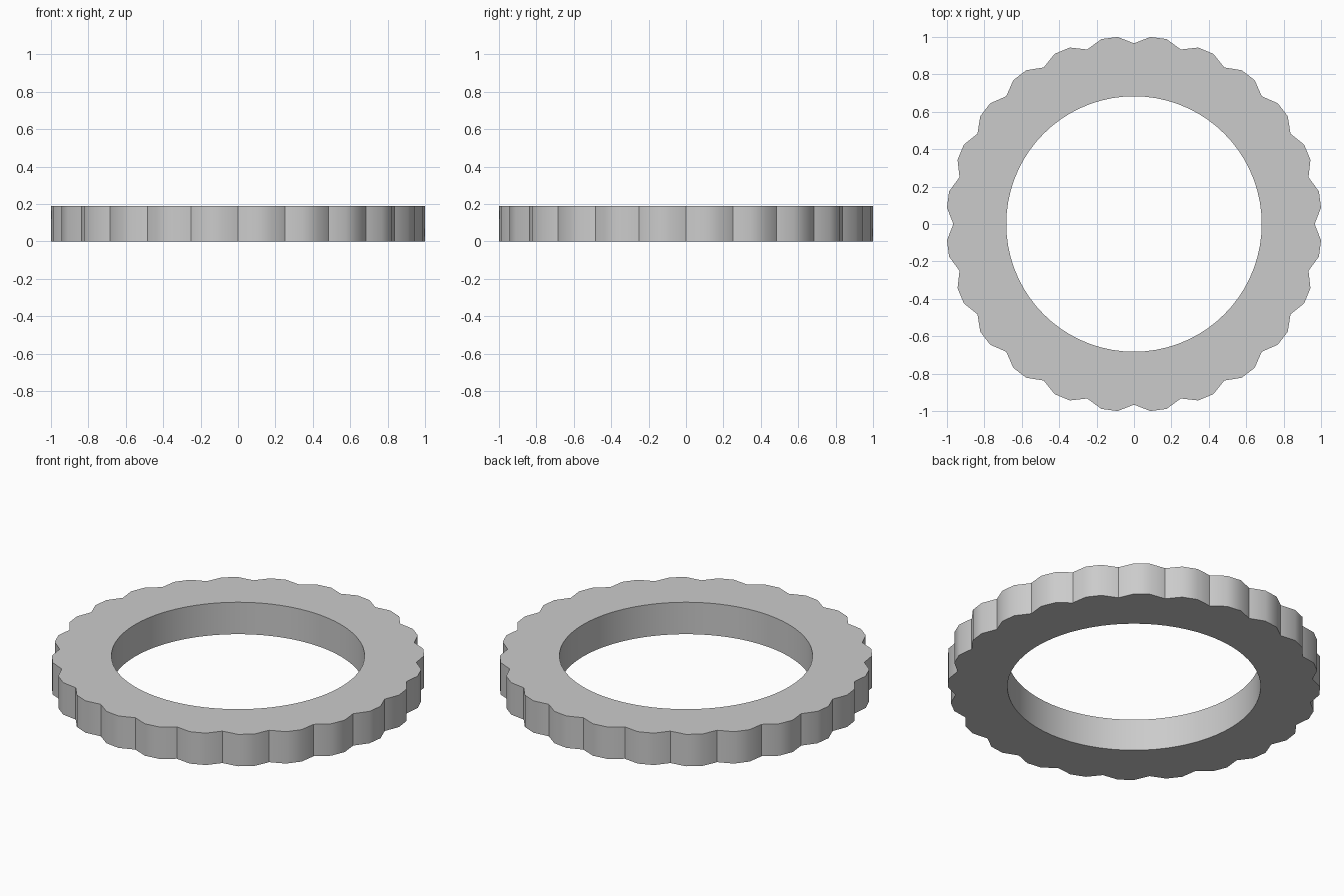
import bpy, bmesh, math

if "Cube" in bpy.data.objects:
    bpy.data.objects.remove(bpy.data.objects["Cube"])

LOBES, STEPS = 24, 3           # scallops around the rim, facets per scallop
N = LOBES * STEPS
R_CUSP, R_LOBE, R_HOLE, HEIGHT = 0.966, 1.0038, 0.683, 0.19


def loop(bm, radius, z):
    """Ring of vertices; radius is a function of the step index."""
    return [bm.verts.new((radius(i) * math.sin(2 * math.pi * i / N),
                          radius(i) * math.cos(2 * math.pi * i / N), z))
            for i in range(N)]


def rim(i):
    return R_CUSP if i % STEPS == 0 else R_LOBE


def hole(i):
    return R_HOLE


# Scalloped ring: outer wall, top, bore and underside as quad strips
bm = bmesh.new()
loops = [loop(bm, rim, 0), loop(bm, rim, HEIGHT),
         loop(bm, hole, HEIGHT), loop(bm, hole, 0)]
for k in range(4):
    a, b = loops[k], loops[(k + 1) % 4]
    for i in range(N):
        j = (i + 1) % N
        bm.faces.new((a[i], a[j], b[j], b[i]))
bmesh.ops.recalc_face_normals(bm, faces=bm.faces)

mesh = bpy.data.meshes.new("scalloped_ring")
bm.to_mesh(mesh)
bm.free()
ring = bpy.data.objects.new("scalloped_ring", mesh)
bpy.context.collection.objects.link(ring)

# Smooth lobes and bore, crisp grooves and rims
bpy.context.view_layer.objects.active = ring
ring.select_set(True)
bpy.ops.object.shade_smooth_by_angle(angle=math.radians(35))
